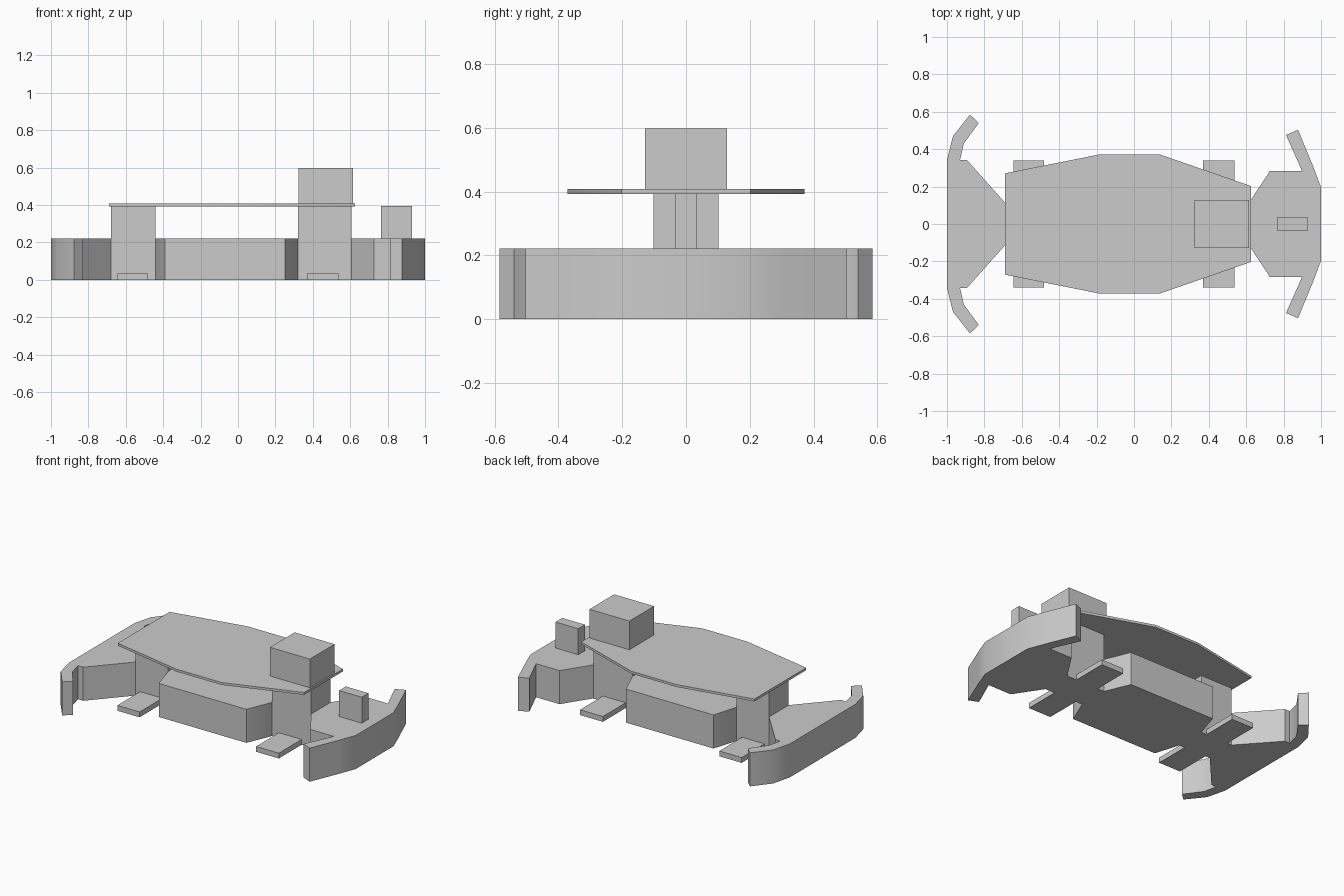
import bpy
import bmesh
from math import radians

if "Cube" in bpy.data.objects:
    bpy.data.objects.remove(bpy.data.objects["Cube"], do_unlink=True)

grey = bpy.data.materials.new("plain grey")
grey.use_nodes = True
grey.diffuse_color = (0.6, 0.6, 0.6, 1)
grey.node_tree.nodes["Principled BSDF"].inputs["Base Color"].default_value = grey.diffuse_color


def prism(name, outline, low, high):
    """Extrude a closed plan outline between two heights."""
    bm = bmesh.new()
    face = bm.faces.new([bm.verts.new((x, y, low)) for x, y in outline])
    top = bmesh.ops.extrude_face_region(bm, geom=[face])["geom"]
    moved = [v for v in top if isinstance(v, bmesh.types.BMVert)]
    bmesh.ops.translate(bm, verts=moved, vec=(0, 0, high - low))
    bmesh.ops.recalc_face_normals(bm, faces=bm.faces)
    mesh = bpy.data.meshes.new(name)
    bm.to_mesh(mesh)
    bm.free()
    mesh.materials.append(grey)
    obj = bpy.data.objects.new(name, mesh)
    bpy.context.collection.objects.link(obj)
    bpy.ops.object.select_all(action="DESELECT")
    obj.select_set(True)
    bpy.context.view_layer.objects.active = obj
    bpy.ops.object.shade_smooth_by_angle(angle=radians(30))
    return obj


def mirrored(name, half, low, high):
    """Prism whose plan is a half outline plus its reflection in y."""
    return prism(name, half + [(x, -y) for x, y in reversed(half)], low, high)


def block(name, x0, x1, half_width, low, high):
    return mirrored(name, [(x0, half_width), (x1, half_width)], low, high)


BODY_TOP, PLATE_LOW, PLATE_TOP = 0.222, 0.392, 0.408
COLUMN = 0.102

# Central body and the two columns at its ends
mirrored("body", [(-0.441, COLUMN), (-0.39, 0.27), (0.25, 0.27), (0.321, COLUMN)], 0, BODY_TOP)
block("rear_column", -0.679, -0.441, COLUMN, 0, PLATE_LOW)
block("front_column", 0.321, 0.607, COLUMN, 0, PLATE_LOW)

# End pieces with swept arms
mirrored("rear_bumper", [
    (-0.679, COLUMN), (-0.893, 0.342), (-0.93, 0.342), (-0.91, 0.43), (-0.83, 0.54),
    (-0.877, 0.585), (-0.968, 0.47), (-1, 0.342)], 0, BODY_TOP)
mirrored("front_bumper", [
    (0.607, COLUMN), (0.727, 0.284), (0.898, 0.284), (0.813, 0.476), (0.877, 0.504),
    (0.957, 0.31), (1, 0.197)], 0, BODY_TOP)

# Low pads beside the columns
for end, x0, x1 in (("rear", -0.645, -0.482), ("front", 0.37, 0.537)):
    for side, s in (("left", 1), ("right", -1)):
        a, b = s * COLUMN, s * 0.34
        prism(f"{end}_{side}_pad", [(x0, a), (x1, a), (x1, b), (x0, b)], 0, 0.035)

# Deck plate, cabin and nose block
mirrored("deck_plate", [(-0.69, 0.271), (-0.19, 0.371), (0.14, 0.371), (0.625, 0.203)],
         PLATE_LOW, PLATE_TOP)
block("cabin", 0.324, 0.616, 0.129, PLATE_TOP, 0.598)
block("nose_block", 0.764, 0.93, 0.035, BODY_TOP, 0.394)
